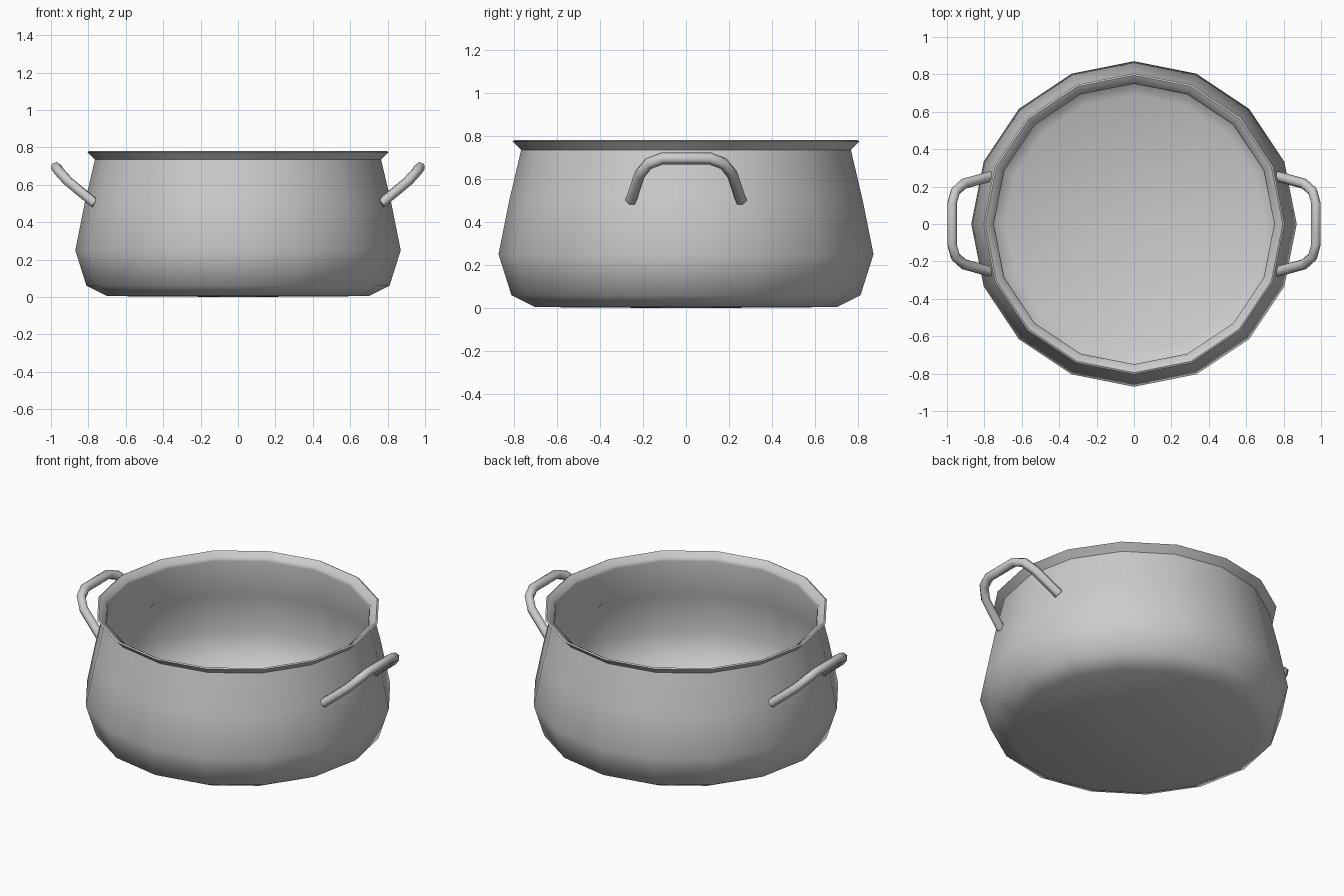
import bpy, bmesh, math

if "Cube" in bpy.data.objects:
    bpy.data.objects.remove(bpy.data.objects["Cube"])

SIDES = 16


def lathe(name, profile):
    """Spin an (r, z) profile that starts and ends on the z axis."""
    bm = bmesh.new()
    rings = []
    for r, z in profile:
        if r == 0:
            rings.append([bm.verts.new((0, 0, z))] * SIDES)
        else:
            rings.append([bm.verts.new((r * math.cos(2 * math.pi * i / SIDES),
                                        r * math.sin(2 * math.pi * i / SIDES), z))
                          for i in range(SIDES)])
    for a, b in zip(rings, rings[1:]):
        for i in range(SIDES):
            j = (i + 1) % SIDES
            quad = list(dict.fromkeys((a[i], a[j], b[j], b[i])))
            bm.faces.new(quad)
    bmesh.ops.recalc_face_normals(bm, faces=bm.faces)
    me = bpy.data.meshes.new(name)
    bm.to_mesh(me)
    bm.free()
    ob = bpy.data.objects.new(name, me)
    bpy.context.collection.objects.link(ob)
    return ob


def tube(name, points, radius):
    """Round bar along a path, converted to a mesh."""
    cu = bpy.data.curves.new(name, 'CURVE')
    cu.dimensions = '3D'
    cu.bevel_depth = radius
    cu.bevel_resolution = 1
    cu.use_fill_caps = True
    sp = cu.splines.new('POLY')
    sp.points.add(len(points) - 1)
    for p, co in zip(sp.points, points):
        p.co = (*co, 1)
    ob = bpy.data.objects.new(name, cu)
    bpy.context.collection.objects.link(ob)
    select(ob)
    bpy.ops.object.convert(target='MESH')
    return bpy.context.object


def select(ob):
    bpy.ops.object.select_all(action='DESELECT')
    ob.select_set(True)
    bpy.context.view_layer.objects.active = ob


def smooth(ob, angle):
    select(ob)
    bpy.ops.object.shade_smooth_by_angle(angle=math.radians(angle))


# Hollow pot: outside from the base up, flared rim, then inside back down
pot = lathe("pot_body", [
    (0, 0), (0.70, 0.005), (0.81, 0.06), (0.87, 0.25), (0.82, 0.50),
    (0.765, 0.735), (0.805, 0.775), (0.795, 0.78), (0.755, 0.755),
    (0.75, 0.735), (0.805, 0.50), (0.85, 0.25), (0.79, 0.075),
    (0.69, 0.025), (0, 0.02)])
smooth(pot, 50)

# Slanted loop handles on both sides
half = [(0.765, 0.255, 0.50), (0.91, 0.215, 0.62), (0.955, 0.175, 0.67),
        (0.973, 0.11, 0.695)]
for side, label in ((1, "right"), (-1, "left")):
    path = [(side * x, y, z) for x, y, z in half]
    path += [(x, -y, z) for x, y, z in reversed(path)]
    smooth(tube(label + "_handle", path, 0.028), 65)
